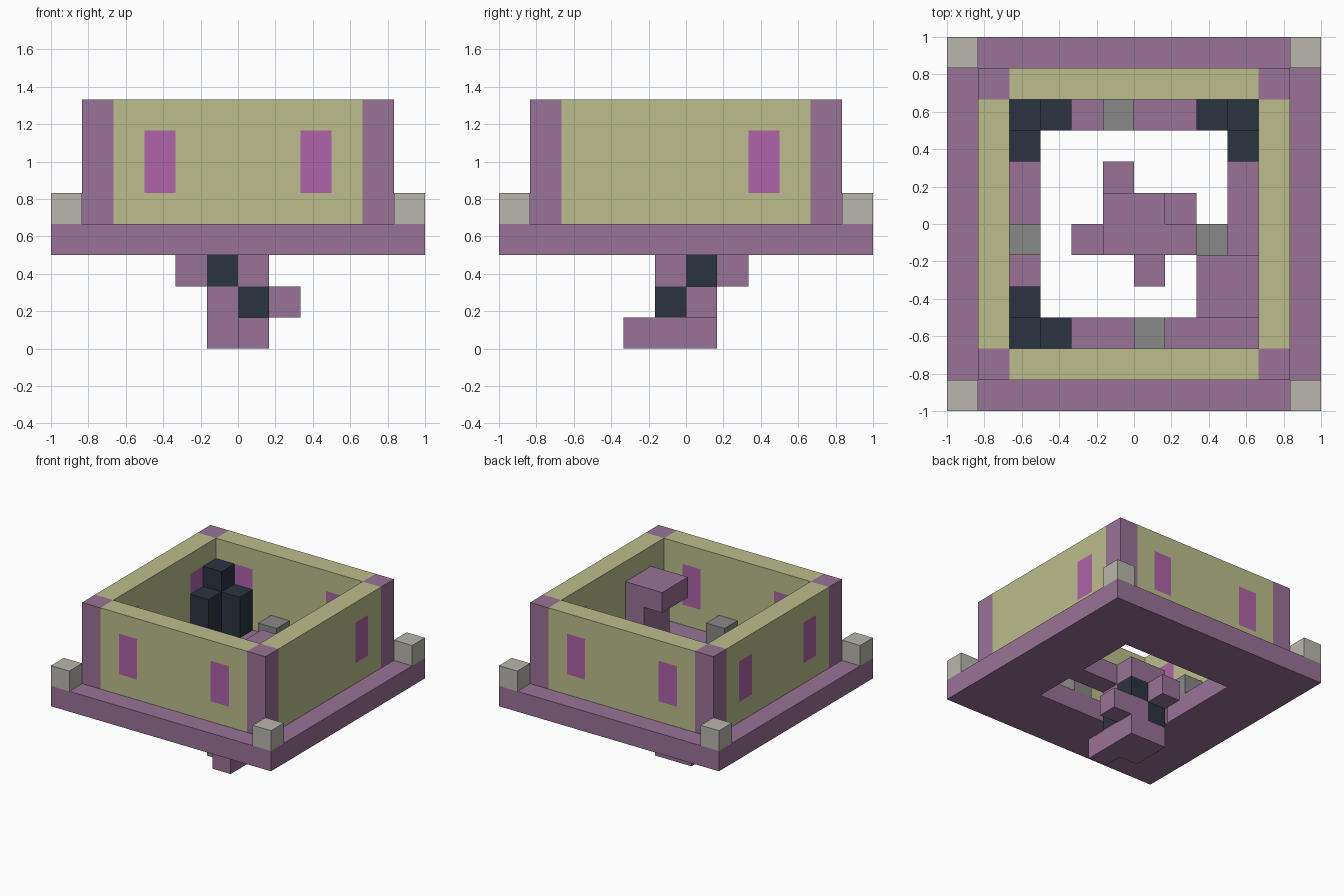
import bpy, bmesh
from mathutils import Vector

U = 1 / 6  # one block

cube = bpy.data.objects.get("Cube")
if cube:
    bpy.data.objects.remove(cube, do_unlink=True)


def make_material(name, rgb):
    mat = bpy.data.materials.new(name)
    mat.use_nodes = True
    color = (*rgb, 1)
    mat.diffuse_color = color
    mat.node_tree.nodes["Principled BSDF"].inputs["Base Color"].default_value = color
    return mat


purple = make_material("dusty purple", (0.314, 0.171, 0.305))
yellow = make_material("pale olive", (0.503, 0.515, 0.258))
magenta = make_material("magenta", (0.43, 0.127, 0.392))
beige = make_material("warm stone", (0.491, 0.468, 0.423))
grey = make_material("grey", (0.246, 0.246, 0.246))
dark = make_material("dark slate", (0.025, 0.034, 0.051))


def point(x, y, z):
    """Block coordinates to model coordinates."""
    return Vector((x * U - 1, y * U - 1, z * U))


def finish(name, bm, *mats):
    bmesh.ops.recalc_face_normals(bm, faces=bm.faces)
    mesh = bpy.data.meshes.new(name)
    bm.to_mesh(mesh)
    bm.free()
    for mat in mats:
        mesh.materials.append(mat)
    obj = bpy.data.objects.new(name, mesh)
    bpy.context.collection.objects.link(obj)
    return obj


def box_mesh(lo, hi):
    bm = bmesh.new()
    bmesh.ops.create_cube(bm, size=1)
    a, b = point(*lo), point(*hi)
    for v in bm.verts:
        v.co = (a + b) / 2 + v.co * (b - a)
    return bm


def box(name, lo, hi, mat):
    return finish(name, box_mesh(lo, hi), mat)


def block(name, x, y, z, mat, height=1):
    return box(name, (x, y, z), (x + 1, y + 1, z + height), mat)


def wall(name, lo, hi, axis, windows):
    """Wall with flush window panels cut into both of its faces."""
    bm = box_mesh(lo, hi)
    cuts = [(axis, w + k) for w in windows for k in (0, 1)] + [(2, 5), (2, 7)]
    for ax, pos in cuts:
        normal = Vector((0, 0, 0))
        normal[ax] = 1
        bmesh.ops.bisect_plane(bm, geom=bm.verts[:] + bm.edges[:] + bm.faces[:],
                               plane_co=point(pos, pos, pos), plane_no=normal)
    bm.normal_update()
    for f in bm.faces:
        c = f.calc_center_median()
        along = (c[axis] + 1) / U
        in_window = any(w < along < w + 1 for w in windows)
        if abs(f.normal[1 - axis]) > 0.9 and in_window and 5 < c.z / U < 7:
            f.material_index = 1
    return finish(name, bm, yellow, magenta)


# Base slab with a square opening
bm = bmesh.new()
bmesh.ops.create_grid(bm, x_segments=3, y_segments=3, size=1)
for v in bm.verts:
    for i in (0, 1):
        if abs(v.co[i]) < 0.9:
            v.co[i] = 0.5 if v.co[i] > 0 else -0.5
    v.co.z = 3 * U
middle = [f for f in bm.faces if f.calc_center_median().xy.length < 0.1]
bmesh.ops.delete(bm, geom=middle, context='FACES')
top = bmesh.ops.extrude_face_region(bm, geom=bm.faces[:])["geom"]
for v in top:
    if isinstance(v, bmesh.types.BMVert):
        v.co.z += U
finish("base_slab", bm, purple)

# Corner stones and wall posts
for x_side, x_name in ((0, "right"), (1, "left")):
    for y_side, y_name in ((0, "front"), (1, "back")):
        tag = y_name + "_" + x_name
        block("corner_stone_" + tag, 11 * x_side, 11 * y_side, 4, beige)
        block("wall_post_" + tag, 1 + 9 * x_side, 1 + 9 * y_side, 4, purple, 4)

# Walls with windows
wall("front_wall", (2, 1, 4), (10, 2, 8), 0, (3, 8))
wall("back_wall", (2, 10, 4), (10, 11, 8), 0, (3, 8))
wall("right_wall", (1, 2, 4), (2, 10, 8), 1, (3, 8))
wall("left_wall", (10, 2, 4), (11, 10, 8), 1, (8,))

# Dark stepped towers in three inner corners
for x, y, dx, dy in ((2, 9, 1, -1), (2, 2, 1, 1), (9, 9, -1, -1)):
    block("corner_tower", x, y, 4, dark, 3)
    block("tower_step_x", x + dx, y, 4, dark, 2)
    block("tower_step_y", x, y + dy, 4, dark, 2)

# Purple column with an overhanging cap in the fourth corner
box("overhang_column", (9, 3, 4), (10, 5, 6), purple)
box("overhang_cap", (8, 3, 6), (10, 5, 7), purple)

# Grey stones
for x, y in ((5, 9), (2, 5), (6, 2), (8, 5)):
    block("grey_stone", x, y, 4, grey)

# Central core: two-by-two layers with checkered dark blocks
dark_cells = {1: ((6, 5), (5, 6)), 2: ((5, 5), (6, 6))}
box("core_foot", (5, 5, 0), (7, 7, 1), purple)
for z, cells in dark_cells.items():
    for x in (5, 6):
        for y in (5, 6):
            block("core_block", x, y, z, dark if (x, y) in cells else purple)
box("core_top", (5, 5, 3), (7, 7, 4), purple)
box("core_bridge", (7, 5, 3), (9, 6, 4), purple)

# Steps sticking out of the core
for x, y, z in ((6, 4, 0), (7, 6, 1), (5, 7, 2), (4, 5, 2)):
    block("core_step", x, y, z, purple)
